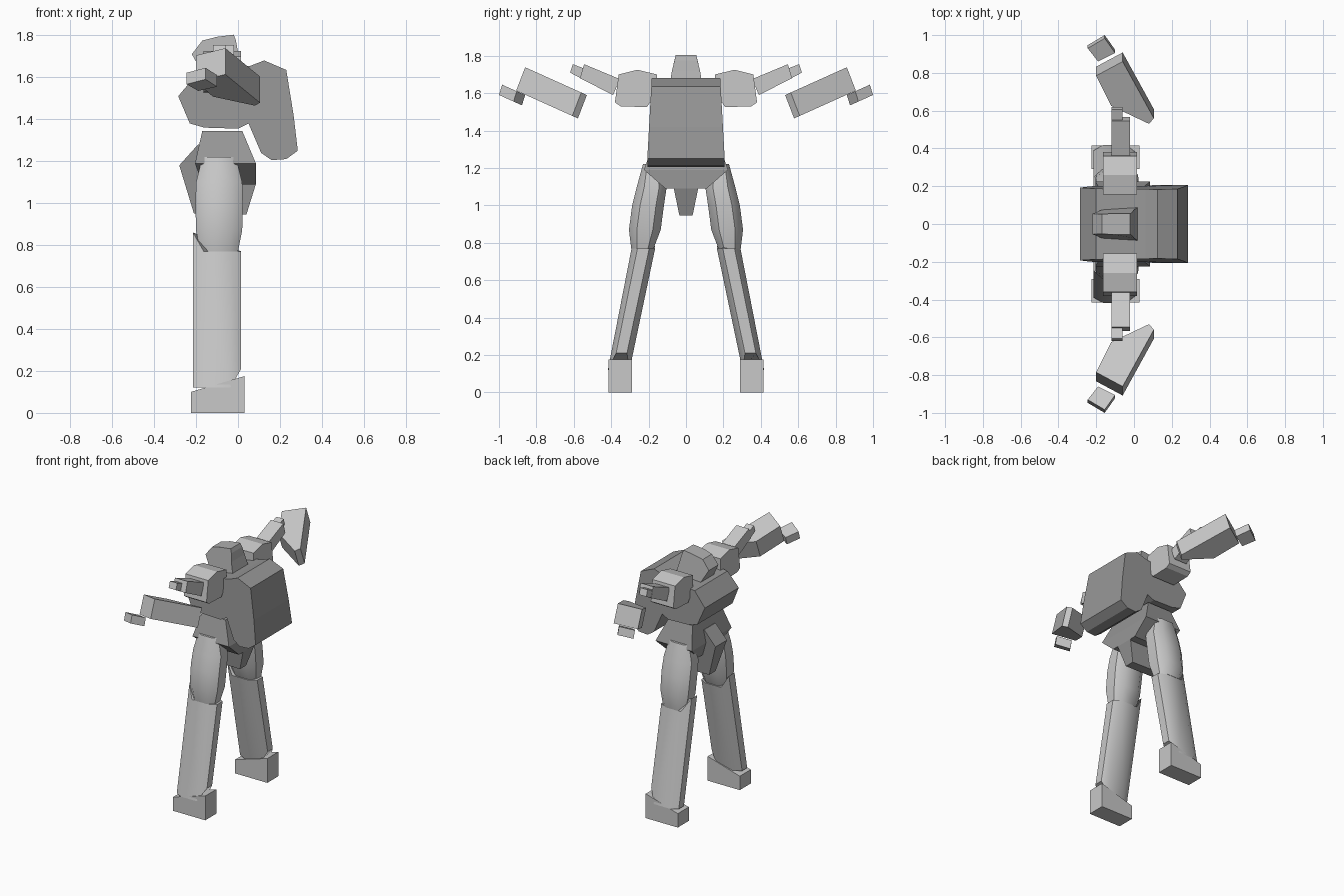
import bpy, bmesh, math

if "Cube" in bpy.data.objects:
    bpy.data.objects.remove(bpy.data.objects["Cube"])


def material(name, v):
    m = bpy.data.materials.new(name)
    m.diffuse_color = (v, v, v, 1)
    m.use_nodes = True
    m.node_tree.nodes["Principled BSDF"].inputs["Base Color"].default_value = m.diffuse_color
    return m


LIGHT = material("light_grey", 0.58)
DARK = material("dark_grey", 0.31)
MID = material("mid_grey", 0.44)


def loft(name, rings, mat, smooth=None):
    """Skin a stack of equal-length point rings and cap both ends."""
    bm = bmesh.new()
    loops = [[bm.verts.new(p) for p in r] for r in rings]
    n = len(loops[0])
    for a, b in zip(loops, loops[1:]):
        for i in range(n):
            j = (i + 1) % n
            bm.faces.new((a[i], a[j], b[j], b[i]))
    bm.faces.new(loops[0][::-1])
    bm.faces.new(loops[-1])
    bmesh.ops.recalc_face_normals(bm, faces=bm.faces)
    me = bpy.data.meshes.new(name)
    bm.to_mesh(me)
    bm.free()
    me.materials.append(mat)
    ob = bpy.data.objects.new(name, me)
    bpy.context.collection.objects.link(ob)
    if smooth:
        bpy.ops.object.select_all(action='DESELECT')
        ob.select_set(True)
        bpy.context.view_layer.objects.active = ob
        bpy.ops.object.shade_smooth_by_angle(angle=math.radians(smooth))
    return ob


def side_profile(name, pts, width, mat):
    """Symmetric part: an (x, z) outline with a half width at each point."""
    return loft(name, [[(x, s * width(x, z), z) for x, z in pts] for s in (-1, 1)], mat)


def rect(z, x0, x1, y):
    return [(x0, -y, z), (x1, -y, z), (x1, y, z), (x0, y, z)]


def octagon(z, yc, hx, hy, xc=-0.09):
    shape = [(1, .5), (.55, 1), (-.55, 1), (-1, .5), (-1, -.5), (-.55, -1), (.55, -1), (1, -.5)]
    return [(xc + a * hx, yc + b * hy, z) for a, b in shape]


def lerp(v, a, b, p, q):
    t = min(1, max(0, (v - a) / (b - a)))
    return p + (q - p) * t


# Torso with overhanging backpack
side_profile("torso", [(-.285, 1.51), (-.23, 1.38), (-.16, 1.36), (0, 1.355), (.05, 1.38),
                       (.11, 1.24), (.16, 1.205), (.23, 1.21), (.285, 1.25), (.265, 1.42),
                       (.23, 1.635), (.125, 1.68), (.06, 1.655), (-.2, 1.61)],
             lambda x, z: lerp(z, 1.25, 1.68, .207, .183), DARK)

# Head with a pointed brow
side_profile("head", [(-.22, 1.71), (-.17, 1.775), (-.1, 1.793), (-.02, 1.803), (-.01, 1.775),
                      (0, 1.72), (.02, 1.64), (-.17, 1.62)],
             lambda x, z: lerp(z, 1.67, 1.8, .088, .055) * lerp(x, -.22, -.12, .7, 1), MID)

# Pelvis and crotch guard
loft("pelvis", [rect(1.09, -.17, .085, .11), rect(1.19, -.205, .085, .225),
                rect(1.345, -.17, .02, .17)], DARK)
side_profile("crotch_guard", [(-.19, 1.28), (-.28, 1.18), (-.21, .95), (.04, .945),
                              (.085, 1.09), (.08, 1.19)],
             lambda x, z: lerp(z, .945, 1.09, .035, .065), DARK)

for s, side in ((1, "left"), (-1, "right")):
    def flip(rings):
        return [[(x, s * y, z) for x, y, z in r] for r in rings]

    # Thigh
    loft("thigh_" + side, flip([octagon(.77, .233, .09, .06), octagon(.87, .22, .11, .085),
                                octagon(1.0, .203, .113, .085), octagon(1.1, .183, .11, .08),
                                octagon(1.22, .185, .08, .045)]), LIGHT, 40)

    # Shin: raised knee at the front, cut away above the heel
    top = [(x, y, .86 if x < -.17 else .77)
           for x, y, z in octagon(.77, .228, .115, .063, -.1)]
    top = [(x, y - (z - .77) * .17, z) for x, y, z in top]
    low = [(x, y, .21 if x > -.02 else .12) for x, y, z in octagon(.12, .36, .115, .058, -.1)]
    low = [(x, y - (z - .12) * .17, z) for x, y, z in low]
    loft("shin_" + side, flip([low, top]), LIGHT, 40)

    # Wedge foot
    loft("foot_" + side, flip([[(-.225, y, 0), (.03, y, 0), (.03, y, .175), (-.225, y, .1)]
                               for y in (.29, .415)]), LIGHT)

    # Chamfered shoulder
    pad = [(.155, 1.70), (.26, 1.725), (.36, 1.70), (.38, 1.55), (.35, 1.53), (.21, 1.525),
           (.155, 1.6)]
    loft("shoulder_" + side, flip([[(x, y, z) for y, z in pad] for x in (-.165, .015)]), LIGHT)

    # Upper arm and elbow peg
    arm = [(.545, 1.755), (.353, 1.675), (.39, 1.59), (.567, 1.68)]
    loft("upper_arm_" + side, flip([[(x, y, z) for y, z in arm] for x in (-.12, -.02)]), LIGHT)
    peg = [(.54, 1.73), (.605, 1.755), (.62, 1.71), (.56, 1.678)]
    loft("elbow_" + side, flip([[(x, y, z) for y, z in peg] for x in (-.118, -.06)]), LIGHT)

    # Forearm and hand: tilted slabs
    def slab(name, plan, y0, dy, dz):
        face = [(x, y, 1.59 + (y - y0) * .45) for x, y in plan]
        loft(name, flip([face, [(x, y + dy, z + dz) for x, y, z in face]]), LIGHT)

    slab("forearm_" + side, [(-.2, .785), (-.06, .86), (.105, .56), (.08, .53), (-.12, .625)],
         .53, .048, -.125)
    slab("hand_" + side, [(-.245, .93), (-.155, .983), (-.1, .905), (-.19, .86)],
         .86, .017, -.055)
